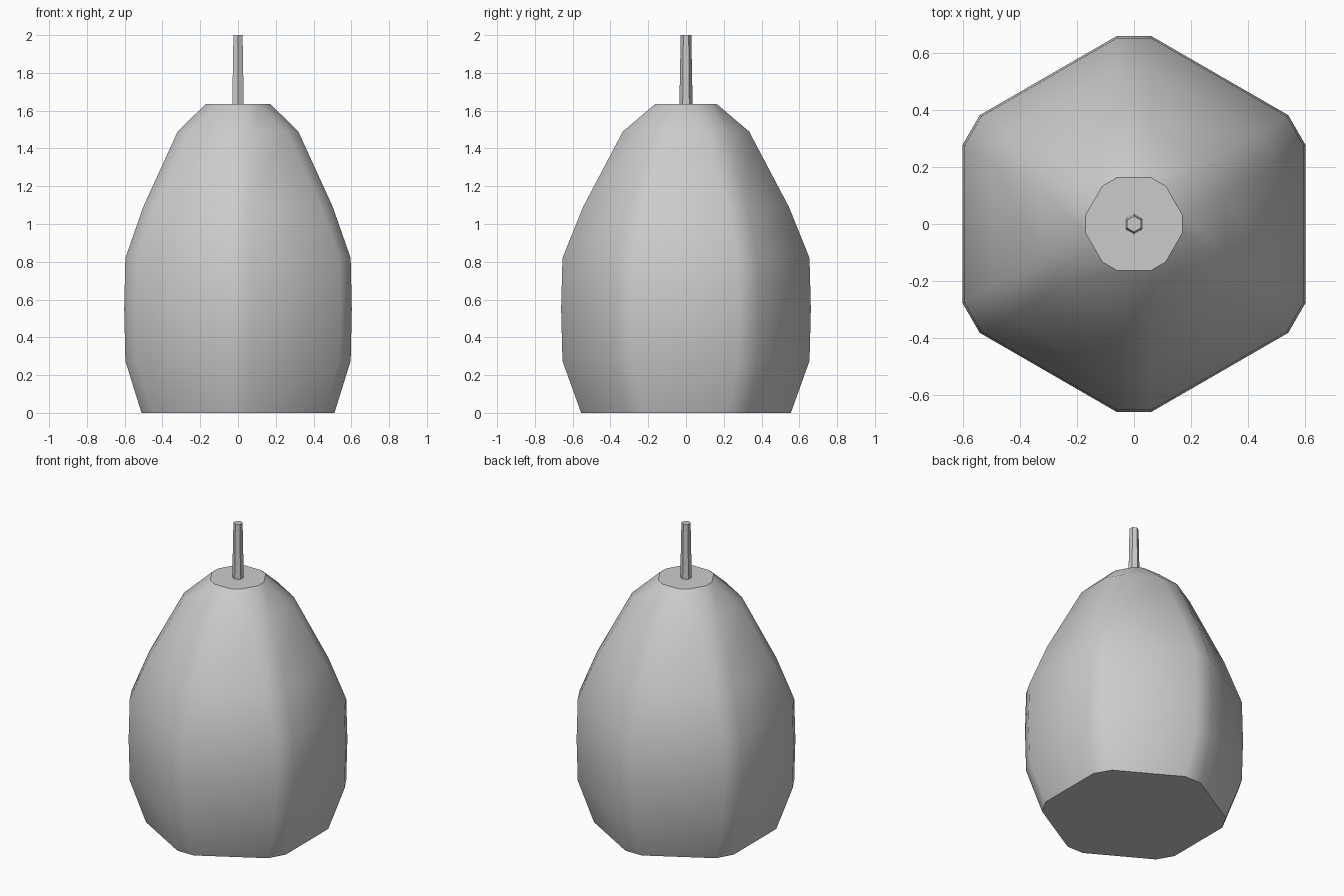
import bpy, bmesh, math

if "Cube" in bpy.data.objects:
    bpy.data.objects.remove(bpy.data.objects["Cube"])


def loft(name, rings):
    """Skin a stack of (z, points) rings, cap both ends, smooth shallow edges."""
    bm = bmesh.new()
    loops = [[bm.verts.new((x, y, z)) for x, y in pts] for z, pts in rings]
    n = len(loops[0])
    for low, high in zip(loops, loops[1:]):
        for i in range(n):
            j = (i + 1) % n
            bm.faces.new((low[i], low[j], high[j], high[i]))
    bm.faces.new(loops[0][::-1])
    bm.faces.new(loops[-1])
    mesh = bpy.data.meshes.new(name)
    bm.to_mesh(mesh)
    bm.free()
    obj = bpy.data.objects.new(name, mesh)
    bpy.context.collection.objects.link(obj)
    bpy.context.view_layer.objects.active = obj
    obj.select_set(True)
    bpy.ops.object.shade_smooth_by_angle(angle=math.radians(35))
    obj.select_set(False)
    return obj


def hexagon(radius, cut=0.0):
    """Hexagon with corners on +-y; cut is the half width of each corner chamfer."""
    pts = []
    for i in range(6):
        a = math.radians(30 + 60 * i)
        c, s = math.cos(a), math.sin(a)
        for t in ((-cut, cut) if cut else (0,)):
            pts.append((radius * c - t * s, radius * s + t * c))
    return pts


# Body: chamfered hexagon, swelling then tapering to a small flat top
profile = [(0, 0.555), (0.275, 0.654), (0.55, 0.661), (0.82, 0.654),
           (1.09, 0.545), (1.49, 0.334), (1.635, 0.163)]
loft("body", [(z, hexagon(r, 0.06)) for z, r in profile])

# Stem: thin tapered hexagonal rod
loft("stem", [(1.635, hexagon(0.035)), (2.0, hexagon(0.028))])
